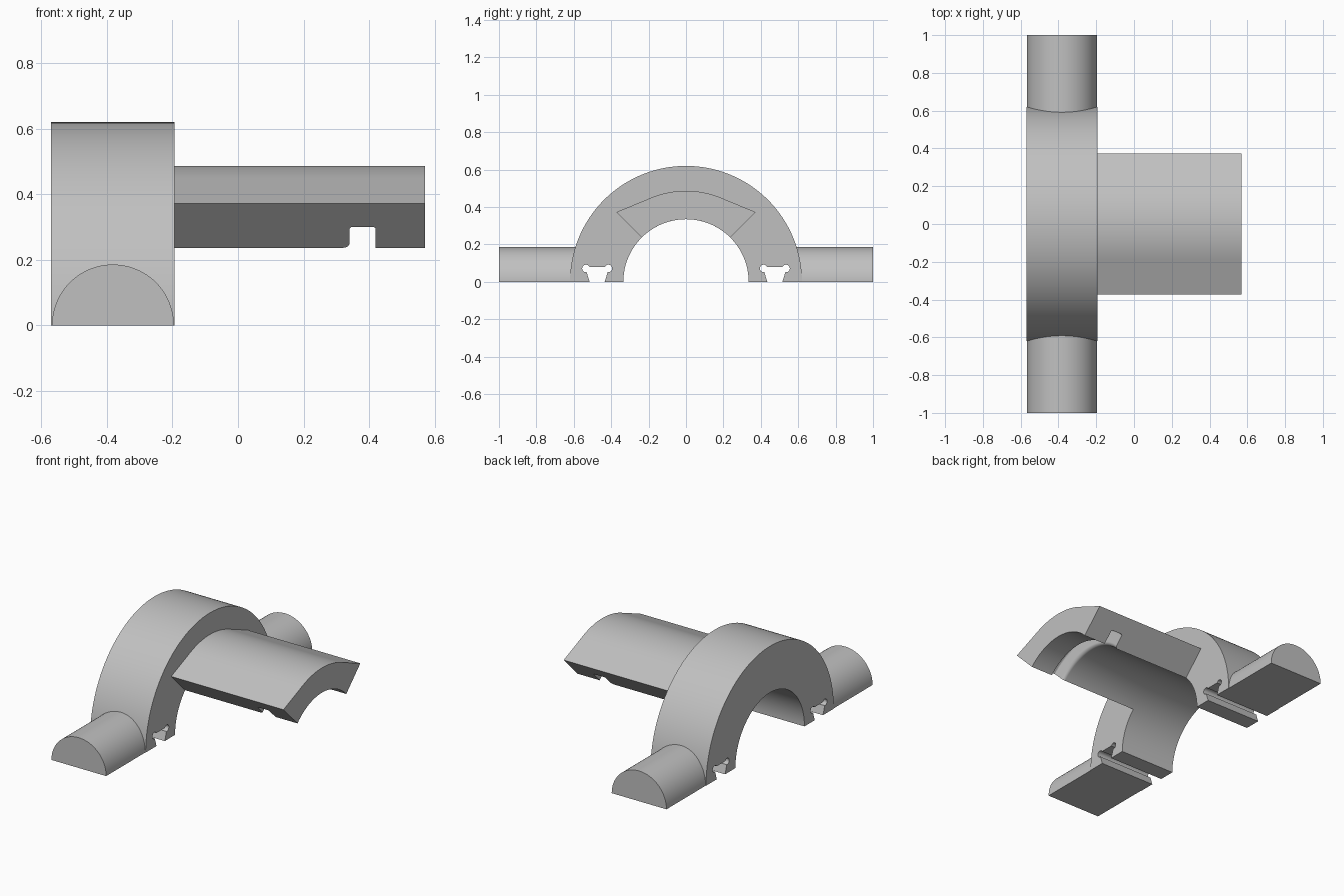
import bpy
import bmesh
from math import sin, cos, pi, radians

cube = bpy.data.objects.get("Cube")
if cube:
    bpy.data.objects.remove(cube, do_unlink=True)

grey = bpy.data.materials.new("plain grey")
grey.use_nodes = True
colour = (0.53, 0.53, 0.53, 1)
grey.diffuse_color = colour
grey.node_tree.nodes["Principled BSDF"].inputs["Base Color"].default_value = colour

BACK, FACE, END = -0.57, -0.193, 0.57   # arch back, arch face, tip of the bar
MID = (BACK + FACE) / 2
INNER, OUTER = 0.335, 0.62              # arch radii


def arc(cx, cy, r, start, stop, steps):
    """Points on a circle arc, angles in degrees."""
    angles = [radians(start + (stop - start) * i / steps) for i in range(steps + 1)]
    return [(cx + r * cos(a), cy + r * sin(a)) for a in angles]


def loft(name, sections):
    """Skin matching closed sections and cap both ends."""
    bm = bmesh.new()
    rings = [[bm.verts.new(p) for p in s] for s in sections]
    n = len(rings[0])
    for a, b in zip(rings, rings[1:]):
        for i in range(n):
            j = (i + 1) % n
            bm.faces.new((a[i], a[j], b[j], b[i]))
    bm.faces.new(rings[0][::-1])
    bm.faces.new(rings[-1])
    bmesh.ops.recalc_face_normals(bm, faces=bm.faces)
    mesh = bpy.data.meshes.new(name)
    bm.to_mesh(mesh)
    bm.free()
    mesh.materials.append(grey)
    obj = bpy.data.objects.new(name, mesh)
    bpy.context.collection.objects.link(obj)
    bpy.ops.object.select_all(action='DESELECT')
    obj.select_set(True)
    bpy.context.view_layer.objects.active = obj
    bpy.ops.object.shade_smooth_by_angle(angle=radians(20))
    return obj


def slot(y):
    """Dovetail slot outline with round corner reliefs, open at the bottom."""
    half = [(-0.04, 0)] + arc(-0.06, 0.072, 0.02, 280, 25, 14)
    whole = half + [(-a, b) for a, b in reversed(half)]
    return [(y + a, b) for a, b in whole]


# Half-round arch with a slot through each foot
outline = (arc(0, 0, OUTER, 0, 180, 96) + slot(-0.475)
           + arc(0, 0, INNER, 180, 0, 72) + slot(0.475))
loft("arch", [[(x, y, z) for y, z in outline] for x in (BACK, FACE)])

# Half-cylinder trunnions on both sides
half_round = arc(MID, 0, 0.186, 0, 180, 48)
for name, side in (("front_trunnion", -1), ("back_trunnion", 1)):
    loft(name, [[(x, side * y, z) for x, z in half_round] for y in (0.585, 1.0)])

# Bar: x/radius outline with an inner groove, swept about the arch axis
TOP, GROOVE = 0.487, 0.425
under = ([(FACE, INNER)]
         + arc(0.32, INNER + 0.02, 0.02, -90, 0, 6)
         + arc(0.35, GROOVE - 0.01, 0.01, 180, 90, 4)
         + arc(0.41, GROOVE - 0.01, 0.01, 90, 0, 4)
         + [(0.42, INNER), (END, INNER)])
sections = []
STEPS = 48
for i in range(STEPS + 1):
    a = -pi / 4 + pi / 2 * i / STEPS
    # rounded crown in the middle, flat tangent slopes outside it
    crown = TOP / cos(max(0, abs(a) - pi / 8))
    profile = under + [(END, crown), (FACE, crown)]
    sections.append([(x, r * sin(a), r * cos(a)) for x, r in profile])
loft("bar", sections)
